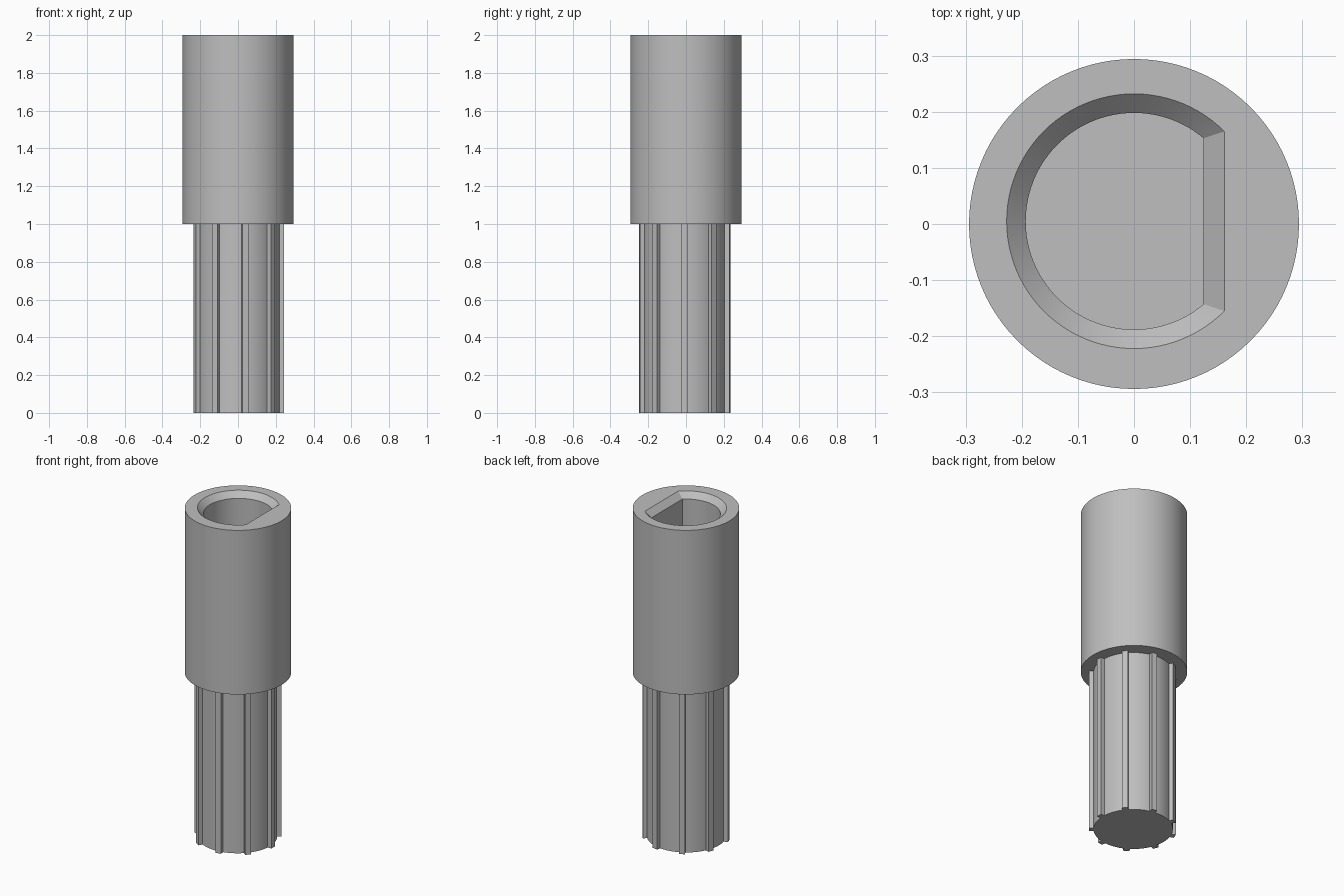
import bpy, bmesh, math
from mathutils import Vector, Matrix

cube = bpy.data.objects.get("Cube")
if cube:
    bpy.data.objects.remove(cube, do_unlink=True)

grey = bpy.data.materials.new("plain_grey")
grey.use_nodes = True
grey.diffuse_color = (0.52, 0.52, 0.52, 1)
grey.node_tree.nodes["Principled BSDF"].inputs["Base Color"].default_value = (0.52, 0.52, 0.52, 1)


def loft(name, sections):
    """Closed solid through matching outlines, given as (points, z) from bottom to top."""
    bm = bmesh.new()
    rings = [[bm.verts.new((p.x, p.y, z)) for p in pts] for pts, z in sections]
    n = len(rings[0])
    for low, high in zip(rings, rings[1:]):
        for i in range(n):
            j = (i + 1) % n
            bm.faces.new((low[i], low[j], high[j], high[i]))
    bm.faces.new(rings[0][::-1])
    bm.faces.new(rings[-1])
    bmesh.ops.recalc_face_normals(bm, faces=bm.faces)
    mesh = bpy.data.meshes.new(name)
    bm.to_mesh(mesh)
    bm.free()
    mesh.materials.append(grey)
    obj = bpy.data.objects.new(name, mesh)
    bpy.context.collection.objects.link(obj)
    return obj


def arc(radius, start, end, steps, centre=(0, 0)):
    return [Vector(centre) + radius * Vector((math.cos(a), math.sin(a)))
            for a in (start + (end - start) * k / steps for k in range(steps + 1))]


def d_outline(radius, flat):
    """Circle cut by a straight side at x = flat."""
    a = math.acos(flat / radius)
    return arc(radius, a, 2 * math.pi - a, 72, (0, 0.005))


def splined_outline(core, tip, width, count, shift):
    """Round core with evenly spaced square ribs."""
    pts = []
    low, high = shift - width / 2, shift + width / 2
    step = 2 * math.pi / count
    for i in range(count):
        turn = Matrix.Rotation(i * step, 2)
        roots = [Vector((math.sqrt(core ** 2 - t ** 2), t)) for t in (low, high)]
        pts += [turn @ p for p in (roots[0], Vector((tip, low)), Vector((tip, high)))]
        gap = arc(core, math.asin(high / core), step + math.asin(low / core), 8)
        pts += [turn @ p for p in gap[:-1]]
    return [p + Vector((0.001, -0.006)) for p in pts]


def shade(obj):
    bpy.ops.object.select_all(action='DESELECT')
    obj.select_set(True)
    bpy.context.view_layer.objects.active = obj
    bpy.ops.object.shade_smooth_by_angle(angle=math.radians(25))


# Socket sleeve
circle = arc(0.294, 0, 2 * math.pi, 96)[:-1]
sleeve = loft("socket_sleeve", [(circle, 1.0), (circle, 2.0)])

# D-shaped bore with a chamfered mouth
bore = d_outline(0.193, 0.124)
mouth = d_outline(0.227, 0.161)
over = d_outline(0.247, 0.181)
cutter = loft("bore_cutter", [(bore, 1.15), (bore, 1.966), (mouth, 2.0), (over, 2.02)])
cutter.hide_render = True
cut = sleeve.modifiers.new("bore", 'BOOLEAN')
cut.operation = 'DIFFERENCE'
cut.solver = 'EXACT'
cut.object = cutter
bpy.context.view_layer.objects.active = sleeve
bpy.ops.object.modifier_apply(modifier=cut.name)
bpy.data.objects.remove(cutter, do_unlink=True)
shade(sleeve)

# Splined shaft
outline = splined_outline(0.219, 0.243, 0.034, 9, -0.004)
shaft = loft("splined_shaft", [(outline, 0.0), (outline, 1.0)])
shade(shaft)
